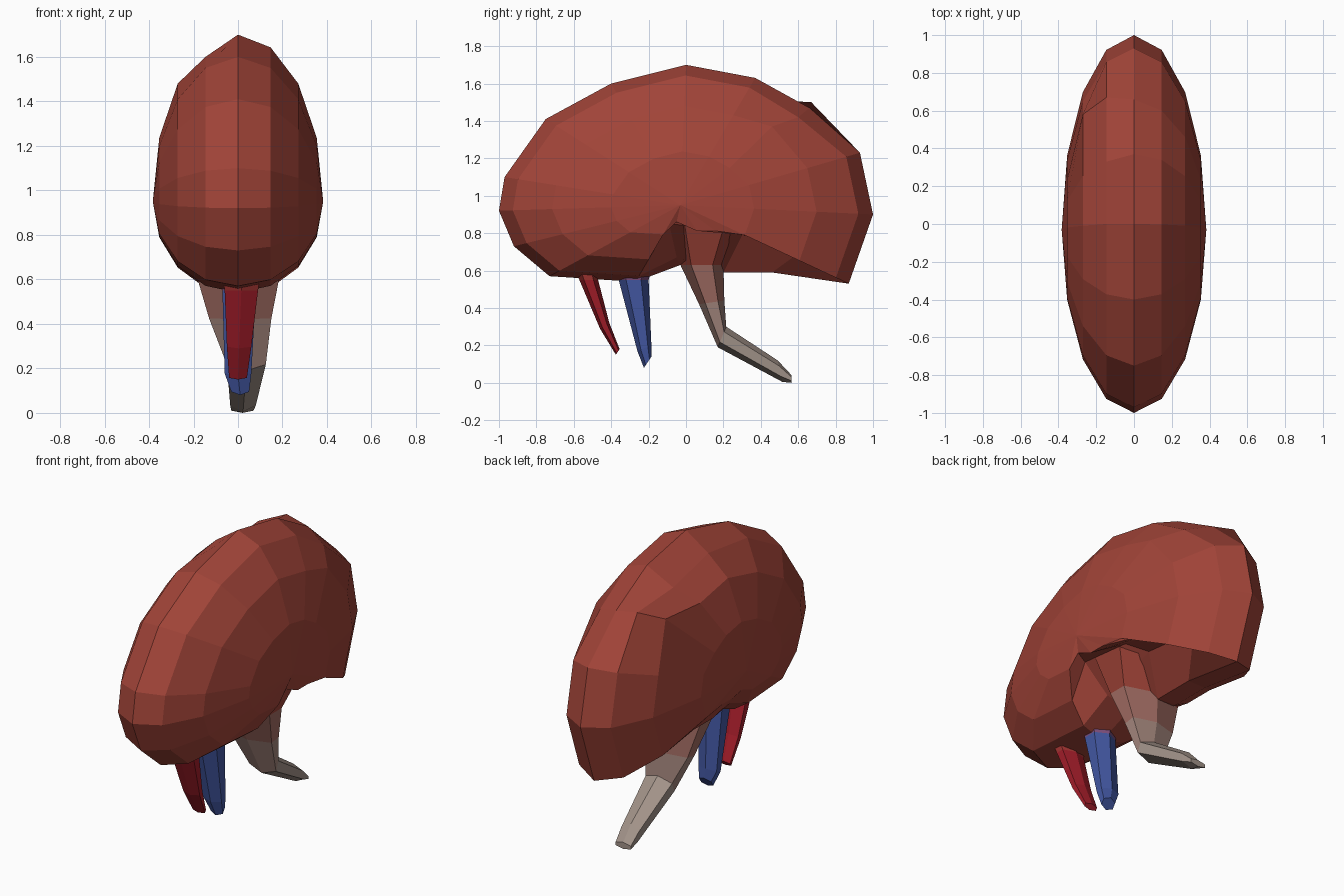
import bpy
import math
from mathutils import Vector

if "Cube" in bpy.data.objects:
    bpy.data.objects.remove(bpy.data.objects["Cube"])


def material(name, rgb):
    m = bpy.data.materials.new(name)
    m.diffuse_color = (*rgb, 1)
    m.use_nodes = True
    m.node_tree.nodes["Principled BSDF"].inputs["Base Color"].default_value = m.diffuse_color
    return m


def mix(a, b, t):
    return tuple(p + (q - p) * t for p, q in zip(a, b))


def make(name, verts, faces, mats):
    me = bpy.data.meshes.new(name)
    me.from_pydata(verts, [], faces)
    ob = bpy.data.objects.new(name, me)
    bpy.context.collection.objects.link(ob)
    for m in mats:
        me.materials.append(m)
    return ob


FLESH = (0.36, 0.058, 0.04)

# Kidney body: bean outline (y, z) swept as shrinking rings from pole to pole in x
CY, CZ = -0.03, 0.95
outline = [(-1, .92), (-.97, 1.1), (-.75, 1.41), (-.4, 1.6), (0, 1.7), (.37, 1.63),
           (.66, 1.47), (.93, 1.23), (1, .9), (.87, .53), (.46, .59), (.2, .59),
           (-.03, .63), (-.27, .54), (-.73, .57), (-.92, .73)]
# Moved points (ring, index): hump on the upper back, hollow under the right side
moved = {(-1, 4): (0, 1.6), (-1, 5): (.33, 1.52), (-1, 6): (.67, 1.5), (-2, 6): (.58, 1.46),
         (1, 6): (.6, 1.42), (2, 6): (.46, 1.37),
         (1, 10): (.68, .75), (1, 11): (.30, .79), (1, 12): (-.05, .67),
         (2, 10): (.50, .775), (2, 11): (.25, .815), (2, 12): (-.09, .85),
         (3, 12): (-.05, .86)}
n = len(outline)
verts, faces = [], []
for k in range(-3, 4):
    a = k * math.pi / 8
    s = math.cos(a)
    for i, (y, z) in enumerate(outline):
        p = (CY + (y - CY) * s, CZ + (z - CZ) * s)
        verts.append((0.383 * math.sin(a), *moved.get((k, i), p)))
for r in range(6):
    for i in range(n):
        j = (i + 1) % n
        faces.append((r * n + i, r * n + j, r * n + n + j, r * n + n + i))
left, right = len(verts), len(verts) + 1
verts += [(-0.383, CY, CZ), (0.383, CY, CZ)]
for i in range(n):
    j = (i + 1) % n
    faces.append((left, j, i))
    faces.append((right, 6 * n + i, 6 * n + j))
make("kidney_body", verts, faces, [material("flesh", FLESH)])


# Tubes: each section is (x min, x max, front edge y, z, back edge y, z)
def tube(name, sections, rgb, blends, sides=6):
    verts, faces = [], []
    for x0, x1, ya, za, yb, zb in sections:
        c = Vector(((x0 + x1) / 2, (ya + yb) / 2, (za + zb) / 2))
        u = Vector(((x1 - x0) / 2 / math.cos(math.pi / 6), 0, 0))
        v = Vector((0, (yb - ya) / 2, (zb - za) / 2))
        for i in range(sides):
            a = 2 * math.pi * i / sides + math.pi / 6
            verts.append(c + u * math.cos(a) + v * math.sin(a))
    for r in range(len(sections) - 1):
        for i in range(sides):
            j = (i + 1) % sides
            faces.append((r * sides + j, r * sides + i,
                          r * sides + sides + i, r * sides + sides + j))
    last = (len(sections) - 1) * sides
    faces.append(tuple(range(sides)))
    faces.append(tuple(last + i for i in reversed(range(sides))))
    mats = [material(f"{name}_{i}", mix(FLESH, rgb, t)) for i, t in enumerate(blends)]
    ob = make(name, verts, faces, mats)
    for p in ob.data.polygons:
        p.material_index = min(p.index // sides, len(blends) - 1)
    ob.data.polygons[-2].material_index = 0


# Artery
tube("artery", [(-.07, .10, -.60, .62, -.48, .62), (-.06, .09, -.57, .55, -.47, .55),
                (-.05, .06, -.46, .29, -.41, .32), (-.04, .04, -.375, .15, -.355, .18)],
     (0.36, 0.012, 0.022), [.5, 1, 1])
# Vein
tube("vein", [(-.08, .09, -.38, .62, -.18, .62), (-.07, .08, -.36, .55, -.20, .55),
              (-.06, .06, -.26, .17, -.185, .2), (-.03, .05, -.225, .08, -.185, .14)],
     (0.055, 0.095, 0.36), [.5, 1, 1])
# Ureter, with a wide funnel filling the hollow
tube("ureter", [(-.20, .29, -.13, .90, .33, .87), (-.19, .19, -.03, .63, .20, .63),
                (-.13, .15, .07, .42, .205, .44), (-.05, .125, .17, .19, .215, .30),
                (-.035, .08, .515, .005, .49, .12), (-.03, .07, .565, 0, .565, .04)],
     (0.36, 0.29, 0.25), [0, .4, .75, 1, 1])
